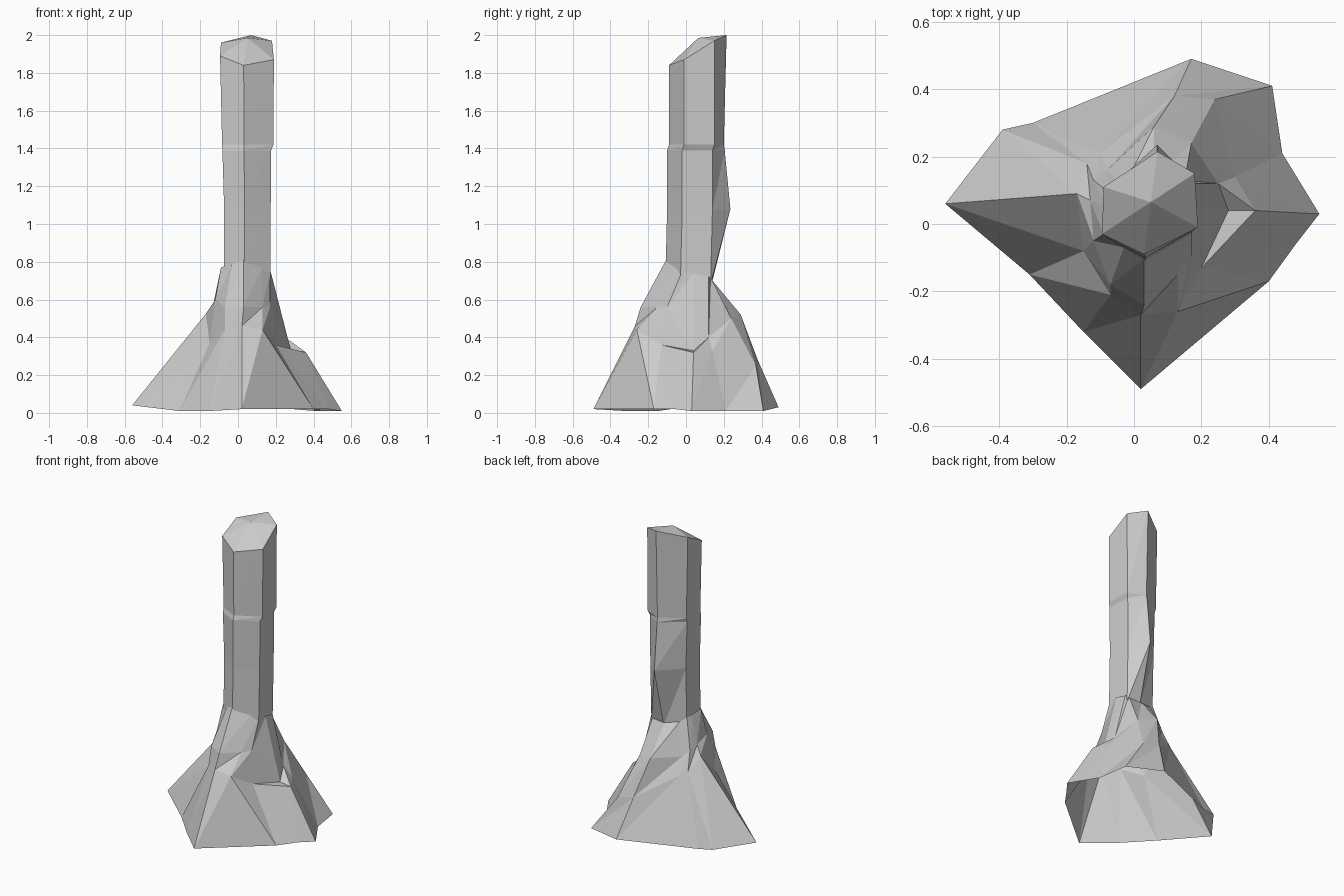
import bpy


def loft(name, rings, peak=None):
    """Skin closed rings from bottom to top; open below, optionally with a peaked top."""
    n = len(rings[0])
    verts = [p for ring in rings for p in ring]
    faces = []
    for r in range(len(rings) - 1):
        for i in range(n):
            j = (i + 1) % n
            a, b, c, d = r * n + i, r * n + j, (r + 1) * n + j, (r + 1) * n + i
            faces += [(a, b, c), (a, c, d)]
    last = (len(rings) - 1) * n
    if peak:
        verts.append(peak)
        faces += [(last + i, last + (i + 1) % n, len(verts) - 1) for i in range(n)]
    mesh = bpy.data.meshes.new(name)
    mesh.from_pydata(verts, [], faces)
    mesh.update()
    obj = bpy.data.objects.new(name, mesh)
    bpy.context.collection.objects.link(obj)
    return obj


# Rocky flared base: ridges running foot, knee, shoulder, neck
ridges = [
    [(.02, -.49, .02), (.02, -.27, .46), (.03, -.24, .56), (.03, -.105, .81)],
    [(.40, -.17, .02), (.13, -.26, .44), (.13, -.15, .56), (.13, -.05, .77)],
    [(.48, -.06, .02), (.20, -.13, .36), (.17, -.10, .56), (.17, -.02, .75)],
    [(.55, .03, .01), (.36, .04, .32), (.28, .04, .33), (.175, .04, .74)],
    [(.44, .21, .01), (.30, .14, .33), (.25, .12, .40), (.17, .12, .72)],
    [(.41, .41, .01), (.24, .37, .25), (.17, .24, .50), (.15, .13, .72)],
    [(.17, .49, .03), (.12, .38, .28), (.06, .29, .52), (.06, .14, .70)],
    [(-.30, .30, .02), (-.10, .21, .42), (-.08, .16, .52), (-.03, .11, .72)],
    [(-.39, .28, .03), (-.14, .18, .44), (-.12, .13, .56), (-.07, .09, .75)],
    [(-.56, .06, .04), (-.17, .09, .525), (-.13, .07, .58), (-.08, .05, .76)],
    [(-.31, -.15, .01), (-.15, -.08, .37), (-.12, -.05, .60), (-.09, -.03, .77)],
    [(-.15, -.32, .01), (-.07, -.21, .44), (-.07, -.18, .56), (-.03, -.07, .79)],
]
loft("rock_base", list(zip(*ridges)))

# Six-sided pillar: slanted top, a small step at right near 1.4, a bulge at the back
hexagon = [(.03, -.09, 1.84), (.19, -.01, 1.87), (.18, .15, 1.97),
           (.07, .215, 2.0), (-.09, .11, 1.96), (-.095, -.03, 1.89)]
rings = []
for z, left, right, drift, back in [(.68, .86, .86, -.02, -.06), (1.08, .86, .87, -.01, .03),
                                    (1.39, .92, .89, -.01, 0), (1.42, .93, .98, 0, -.015)]:
    rings.append([(.06 + (x - .06) * (right if x > .06 else left),
                   y + drift + (back if i == 3 else 0), z)
                  for i, (x, y, _) in enumerate(hexagon)])
rings.append(hexagon)
loft("pillar", rings, peak=(.05, .065, 1.985))
